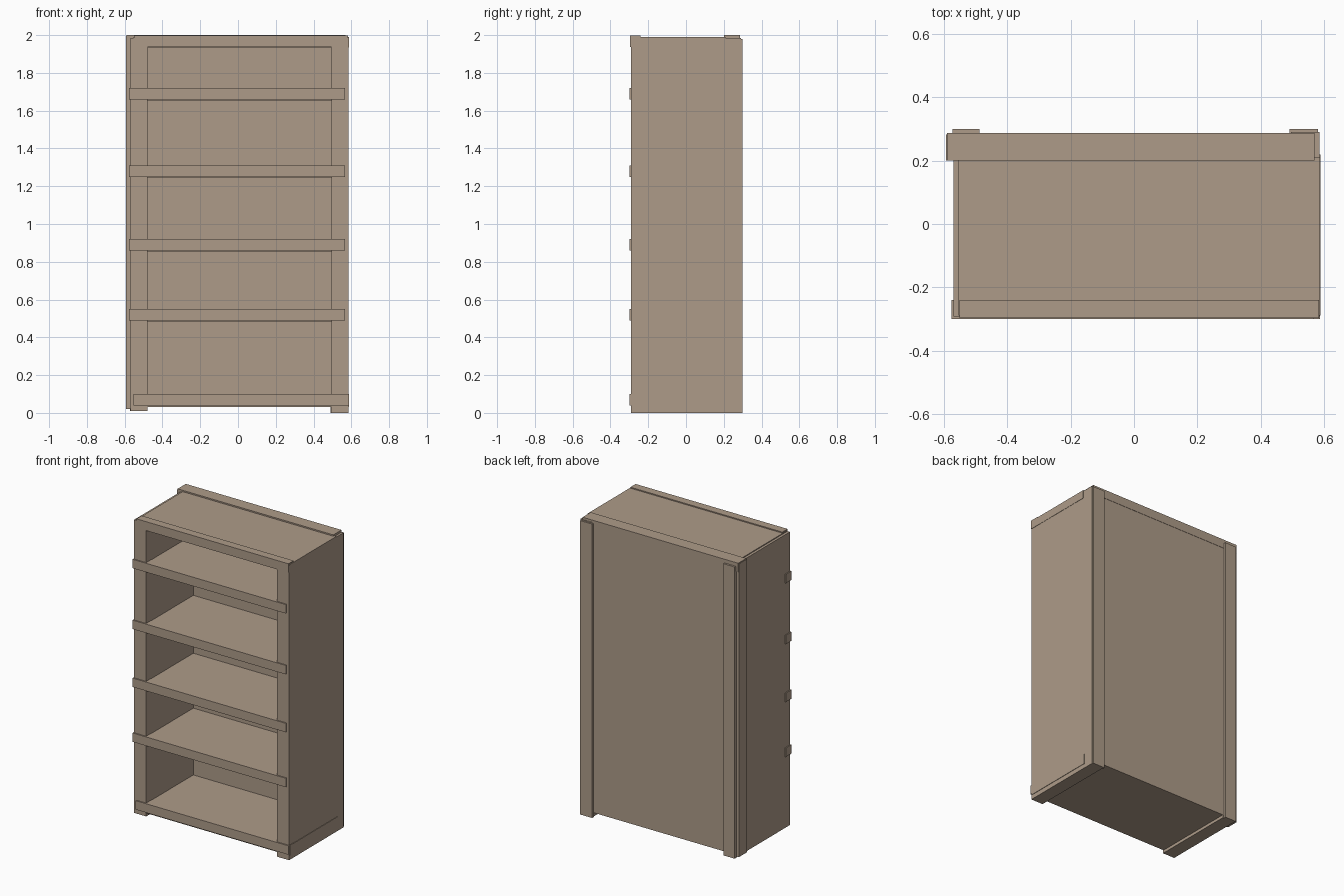
import bpy


def box(name, x, y, z, color=(0.42, 0.33, 0.25, 1)):
    """Axis-aligned board given by its (min, max) extents."""
    bpy.ops.mesh.primitive_cube_add(size=1)
    ob = bpy.context.object
    ob.name = name
    for v in ob.data.vertices:
        v.co = [r[0] if c < 0 else r[1] for c, r in zip(v.co, (x, y, z))]
    ob.data.materials.append(wood)
    return ob


wood = bpy.data.materials.new("wood")
wood.diffuse_color = (0.42, 0.33, 0.25, 1)

# Thick side walls, whose front ends read as posts
box("left_side", (-0.57, -0.48), (-0.292, 0.285), (0.01, 1.985))
box("right_side", (0.495, 0.585), (-0.292, 0.29), (0.0, 1.985))

# Back panel and raised rear frame boards
box("back_panel", (-0.485, 0.50), (0.21, 0.285), (0.03, 1.985))
box("rear_top_board", (-0.59, 0.57), (0.20, 0.287), (1.94, 2.0))
box("rear_left_board", (-0.593, -0.565), (0.20, 0.283), (0.02, 1.995))
box("back_post_left", (-0.573, -0.488), (0.28, 0.30), (0.01, 1.975))
box("back_post_right", (0.49, 0.58), (0.28, 0.30), (0.0, 1.98))

# Top slab with front header
box("top_board", (-0.553, 0.587), (-0.288, 0.21), (1.935, 1.991))
box("top_header", (-0.55, 0.583), (-0.296, -0.24), (1.938, 1.998))

# Bottom shelf with plinth rail
box("bottom_shelf", (-0.55, 0.588), (-0.288, 0.22), (0.03, 0.098))
box("bottom_rail", (-0.553, 0.587), (-0.30, -0.24), (0.04, 0.10))

# Four shelves, each with a protruding front rail
for i, z in enumerate((0.49, 0.86, 1.25, 1.66), 1):
    box(f"shelf_{i}", (-0.55, 0.57), (-0.28, 0.22), (z - 0.006, z + 0.058))
    box(f"shelf_rail_{i}", (-0.576, 0.566), (-0.30, -0.24), (z, z + 0.06))
